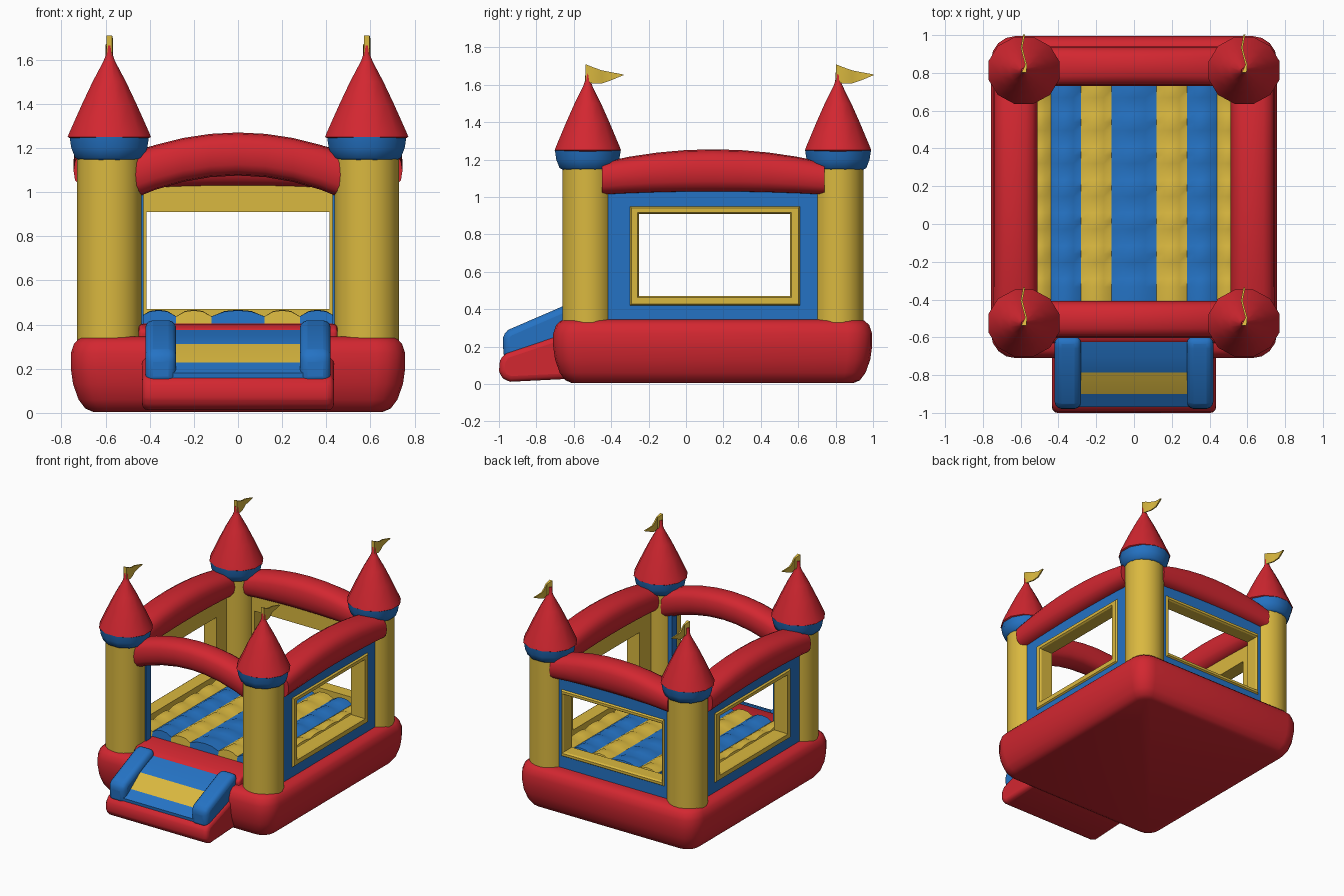
import bpy, bmesh, math
from mathutils import Vector

if "Cube" in bpy.data.objects:
    bpy.data.objects.remove(bpy.data.objects["Cube"])


def mat(name, rgb):
    m = bpy.data.materials.new(name)
    m.diffuse_color = (*rgb, 1)
    m.use_nodes = True
    m.node_tree.nodes["Principled BSDF"].inputs["Base Color"].default_value = m.diffuse_color
    return m


RED = mat("red vinyl", (0.65, 0.02, 0.03))
BLUE = mat("blue vinyl", (0.018, 0.17, 0.55))
YELLOW = mat("yellow vinyl", (0.70, 0.48, 0.05))


def finish(name, bm, mats, smooth=40, bevel=0, recalc=True):
    if recalc:
        bmesh.ops.recalc_face_normals(bm, faces=bm.faces)
    me = bpy.data.meshes.new(name)
    bm.to_mesh(me)
    bm.free()
    ob = bpy.data.objects.new(name, me)
    bpy.context.collection.objects.link(ob)
    for m in mats:
        me.materials.append(m)
    if bevel:
        b = ob.modifiers.new("bevel", 'BEVEL')
        b.width, b.segments, b.limit_method = bevel, 3, 'ANGLE'
        b.angle_limit = math.radians(35)
    if smooth:
        bpy.ops.object.select_all(action='DESELECT')
        ob.select_set(True)
        bpy.context.view_layer.objects.active = ob
        bpy.ops.object.shade_smooth_by_angle(angle=math.radians(smooth))
    return ob


def loft(bm, rings, idx=None):
    """Skin closed rings of equal length and cap both ends."""
    vs = [[bm.verts.new(p) for p in r] for r in rings]
    n = len(vs[0])
    for k in range(len(vs) - 1):
        for i in range(n):
            j = (i + 1) % n
            f = bm.faces.new((vs[k][i], vs[k][j], vs[k + 1][j], vs[k + 1][i]))
            f.material_index = idx[k] if idx else 0
    bm.faces.new(vs[0][::-1]).material_index = idx[0] if idx else 0
    bm.faces.new(vs[-1]).material_index = idx[-1] if idx else 0


def prism(name, profile, x0, x1, mats, bevel=0, yellow_edge=None):
    """Extrude a y-z profile along x."""
    bm = bmesh.new()
    loft(bm, [[(x, y, z) for y, z in profile] for x in (x0, x1)])
    if yellow_edge is not None:
        bm.faces.ensure_lookup_table()
        bm.faces[yellow_edge].material_index = 1
    return finish(name, bm, mats, bevel=bevel)


def rounded_rect(x, y0, y1, r, z, steps=4):
    pts = []
    for k, (sx, cy) in enumerate([(1, y1 - r), (-1, y1 - r), (-1, y0 + r), (1, y0 + r)]):
        for s in range(steps + 1):
            a = math.pi / 2 * (k + s / steps)
            pts.append((sx * (x - r) + r * math.cos(a), cy + r * math.sin(a), z))
    return pts


# Inflated base cushion
bm = bmesh.new()
base = [(0.005, .10), (0.02, .065), (0.06, .035), (0.13, .01), (0.2, 0), (0.27, 0),
        (0.315, .015), (0.338, .04), (0.345, .08)]
loft(bm, [rounded_rect(.757 - d, -.71 + d, .995 - d, .13 - d * .6, z) for z, d in base])
finish("base_cushion", bm, [RED], 60)

# Puffed bouncing floor, striped along its length
stripes = [-.57, -.44, -.28, -.12, .12, .28, .44, .57]
Y0, Y1, ROWS, SUB = -.42, .80, 7, 4
bm = bmesh.new()
grid = []
nx, ny = (len(stripes) - 1) * SUB, ROWS * SUB
for i in range(nx + 1):
    s, u = min(i // SUB, len(stripes) - 2), i / SUB
    x = stripes[s] + (stripes[s + 1] - stripes[s]) * (u - s)
    col = []
    for j in range(ny + 1):
        puff = abs(math.sin(math.pi * u)) ** .6 * (.5 + .5 * abs(math.sin(math.pi * j / SUB)) ** .6)
        z = .34 if i in (0, nx) or j in (0, ny) else .437 + .03 * puff
        y = Y0 + (Y1 - Y0) * j / ny
        if j == 1:
            y = Y0 + .012
        col.append(bm.verts.new((x, y, z)))
    grid.append(col)
for i in range(nx):
    for j in range(ny):
        f = bm.faces.new((grid[i][j], grid[i + 1][j], grid[i + 1][j + 1], grid[i][j + 1]))
        f.material_index = (i // SUB) % 2
finish("striped_floor", bm, [YELLOW, BLUE], 50, recalc=False)


def wall(name, place, a, z, frame, hole, d0, d1):
    """Windowed wall: place(u, depth, z) maps to space; rects are (u0, u1, z0, z1)."""
    bm = bmesh.new()

    def rect(r, d):
        return [bm.verts.new(place(u, d, w)) for u, w in
                ((r[0], r[2]), (r[1], r[2]), (r[1], r[3]), (r[0], r[3]))]
    full = (*a, *z)
    inset = lambda r, t: (r[0] + t, r[1] - t, r[2] + t, r[3] - t)
    rings = [rect(full, d0), rect(full, d1), rect(frame, d1), rect(inset(frame, .008), d1 + .012),
             rect(inset(hole, -.008), d1 + .012), rect(hole, d1), rect(hole, d0)]
    for k, r in enumerate(rings):
        q = rings[(k + 1) % len(rings)]
        for i in range(4):
            j = (i + 1) % 4
            f = bm.faces.new((r[i], r[j], q[j], q[i]))
            f.material_index = 0 if k < 2 else 1
    finish(name, bm, [BLUE, YELLOW], 30)


for side, s in (("left", -1), ("right", 1)):
    wall(side + "_wall", lambda u, d, z: (s * d, u, z), (-.5, .8), (.32, 1.08),
         (-.30, .61, .42, .95), (-.25, .555, .47, .91), .57, .67)
wall("back_wall", lambda u, d, z: (u, d, z), (-.56, .56), (.32, 1.08),
     (-.436, .436, .435, .945), (-.415, .415, .47, .91), .79, .885)


def beam(name, place, u0, u1, bottom, top, depth, half, n=8):
    """Arched tube; bottom and top are (end height, middle height)."""
    bm = bmesh.new()
    rings = []
    for k in range(n + 1):
        t = 2 * k / n - 1
        lo, hi = (e + (m - e) * (1 - t * t) for e, m in (bottom, top))
        ring = []
        for i in range(16):
            c, s = math.cos(i * math.pi / 8), math.sin(i * math.pi / 8)
            sq = lambda v: math.copysign(abs(v) ** .75, v)
            ring.append(place(u0 + (u1 - u0) * k / n, depth + half * sq(c),
                              (lo + hi) / 2 + (hi - lo) / 2 * sq(s)))
        rings.append(ring)
    loft(bm, rings)
    finish(name, bm, [RED], 50)


# Red top beams
beam("front_beam", lambda u, d, z: (u, d, z), -.5, .5, (.96, 1.075), (1.17, 1.27), -.505, .098)
beam("back_beam", lambda u, d, z: (u, d, z), -.5, .5, (1.01, 1.025), (1.18, 1.255), .835, .105)
for side, s in (("left", -1), ("right", 1)):
    beam(side + "_beam", lambda u, d, z: (s * d, u, z), -.45, .74, (1.01, 1.025), (1.185, 1.255), .628, .117)

# Corner towers: column, collar, cone roof, flag
TOWER = [(.30, .147), (1.16, .147)]
COLLAR = [(1.145, .14), (1.155, .16), (1.20, .178), (1.25, .186)]
ROOF = [(1.235, .17), (1.25, .195), (1.27, .187), (1.40, .127), (1.50, .078), (1.595, .026),
        (1.62, .017), (1.665, .014)]
FLAG = [(-.012, 1.71, 1.612), (.03, 1.693, 1.607), (.075, 1.677, 1.607), (.12, 1.668, 1.622), (.19, 1.655, 1.651)]
for side, s in (("left", -1), ("right", 1)):
    for end, y in (("front", -.525), ("back", .813)):
        tag, x = f"{end}_{side}_", s * .583
        for part, prof, m, n in (("tower", TOWER, YELLOW, 20), ("collar", COLLAR, BLUE, 12),
                                 ("roof", ROOF, RED, 12)):
            bm = bmesh.new()
            ry = .94 if part != "collar" else .98
            loft(bm, [[(x + r * math.cos(2 * math.pi * (i + .5) / n),
                        y + ry * r * math.sin(2 * math.pi * (i + .5) / n), z) for i in range(n)]
                      for z, r in prof])
            finish(tag + part, bm, [m], 50)
        bm = bmesh.new()
        rings = []
        for k, (dy, hi, lo) in enumerate(FLAG):
            w, t = .012 * math.sin(k * 1.6), .005 if k else .013
            rings.append([(x + w - t, y + dy, lo), (x + w + t, y + dy, lo),
                          (x + w + t, y + dy, hi), (x + w - t, y + dy, hi)])
        loft(bm, rings)
        finish(tag + "flag", bm, [YELLOW], 40)
    # Blue trim beside the entrance
    a, b = sorted((s * .428, s * .46))
    prism(side + "_entrance_trim", [(-.50, .38), (-.44, .38), (-.44, 1.04), (-.50, 1.04)], a, b, [BLUE])
    # Slide side bumper
    a, b = sorted((s * .28, s * .42))
    prism(side + "_slide_bumper", [(-.975, .13), (-.98, .265), (-.95, .29), (-.66, .415), (-.60, .425),
                                   (-.58, .20)], a, b, [BLUE], .035)

# Entrance ledge and slide
prism("entrance_ledge", [(-.63, .25), (-.63, .375), (-.59, .40), (-.40, .405), (-.40, .25)],
      -.45, .45, [RED], .015)
prism("slide_base", [(-.58, .03), (-.94, .012), (-.985, .03), (-1.0, .07), (-.995, .125), (-.97, .165),
                     (-.70, .255), (-.58, .29)], -.435, .435, [RED], .03)
prism("slide_ramp", [(-.60, .12), (-.965, .12), (-.97, .18), (-.90, .228), (-.785, .312), (-.70, .35),
                     (-.60, .385)], -.30, .30, [BLUE, YELLOW], yellow_edge=3)
